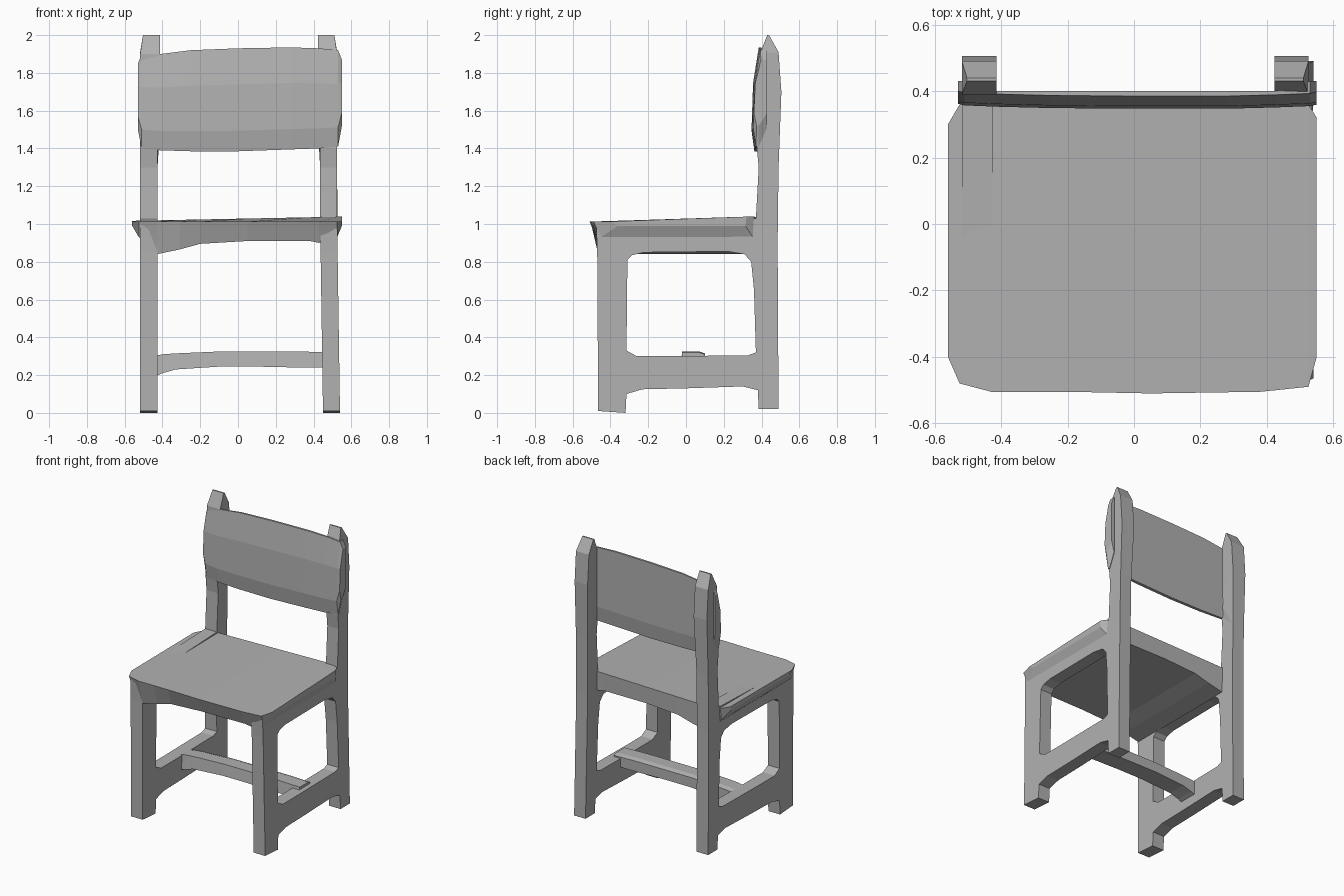
import bpy, bmesh
from math import radians

if "Cube" in bpy.data.objects:
    bpy.data.objects.remove(bpy.data.objects["Cube"])

# Mid-grey paint shared by every part
grey = bpy.data.materials.new("grey_paint")
grey.diffuse_color = (0.44, 0.44, 0.44, 1)
grey.use_nodes = True
grey.node_tree.nodes["Principled BSDF"].inputs["Base Color"].default_value = grey.diffuse_color


def add_object(name, me):
    me.materials.clear()
    me.materials.append(grey)
    for p in me.polygons:
        p.use_smooth = False
        p.material_index = 0
    ob = bpy.data.objects.new(name, me)
    bpy.context.collection.objects.link(ob)
    return ob


def loft_x(name, rings):
    """Bridge (x, [(y, z), ...]) cross-sections along x and cap both ends."""
    bm = bmesh.new()
    rows = [[bm.verts.new((x, y, z)) for y, z in pts] for x, pts in rings]
    n = len(rows[0])
    for a, b in zip(rows, rows[1:]):
        for i in range(n):
            j = (i + 1) % n
            bm.faces.new((a[i], a[j], b[j], b[i]))
    bm.faces.new(rows[0])
    bm.faces.new(rows[-1][::-1])
    bmesh.ops.recalc_face_normals(bm, faces=bm.faces)
    me = bpy.data.meshes.new(name)
    bm.to_mesh(me)
    bm.free()
    return add_object(name, me)


def side_plate(name, outlines, x_mid, width, splay):
    """Fill y-z outlines (later ones are holes) and extrude them along x."""
    cu = bpy.data.curves.new(name, 'CURVE')
    cu.dimensions = '2D'
    cu.fill_mode = 'BOTH'
    cu.extrude = width / 2
    for pts in outlines:
        sp = cu.splines.new('POLY')
        sp.points.add(len(pts) - 1)
        for p, (y, z) in zip(sp.points, pts):
            p.co = (y, z, 0, 1)
        sp.use_cyclic_u = True
    tmp = bpy.data.objects.new(name + "_outline", cu)
    bpy.context.collection.objects.link(tmp)
    bpy.context.view_layer.update()
    me = bpy.data.meshes.new_from_object(
        tmp.evaluated_get(bpy.context.evaluated_depsgraph_get()))
    bpy.data.objects.remove(tmp)
    me.name = name
    bm = bmesh.new()
    bm.from_mesh(me)
    bmesh.ops.remove_doubles(bm, verts=bm.verts, dist=1e-4)
    bmesh.ops.recalc_face_normals(bm, faces=bm.faces)
    side = 1 if x_mid > 0 else -1
    for v in bm.verts:
        height, across = v.co.y, v.co.z * side
        if height > 1.95 and across > 0:      # post tips narrow on the outside
            v.co.z -= side * 0.015
        if height > 1.45 and across < 0:      # upper posts are a little wider
            v.co.z -= side * 0.012
        v.co.z += splay * max(0, 1 - height)  # legs splay towards the floor
    bm.to_mesh(me)
    bm.free()
    ob = add_object(name, me)
    ob.rotation_euler = (radians(90), 0, radians(90))
    ob.location.x = x_mid
    return ob


# Side frames: front leg, back post, seat rail and low stretcher in one plate
outer = [(-0.465, 0.01), (-0.32, 0), (-0.315, 0.1), (-0.23, 0.125), (0, 0.13),
         (0.3, 0.14), (0.38, 0.12), (0.385, 0.02), (0.49, 0.02), (0.485, 0.9),
         (0.49, 1.3), (0.505, 1.7), (0.49, 1.91), (0.44, 2.0), (0.43, 2.0),
         (0.39, 1.9), (0.38, 1.5), (0.375, 1.4), (0.385, 1.3), (0.37, 1.03),
         (-0.475, 1.0), (-0.47, 0.85)]
hole = [(-0.315, 0.33), (-0.31, 0.81), (-0.285, 0.835), (-0.22, 0.85),
        (0.22, 0.855), (0.31, 0.84), (0.345, 0.8), (0.36, 0.65), (0.37, 0.32),
        (0.33, 0.305), (-0.1, 0.3), (-0.26, 0.3)]
side_plate("left_side_frame", [outer, hole], -0.472, 0.092, 0.0)
side_plate("right_side_frame", [outer, hole], 0.48, 0.09, 0.015)

# Seat: flared top edge, clipped corners and an arched underside
seat = [(-0.56, -0.40, 0.30, 0.99), (-0.525, -0.48, 0.36, 0.93),
        (-0.43, -0.505, 0.385, 0.84), (-0.31, -0.505, 0.385, 0.865),
        (-0.2, -0.505, 0.385, 0.895), (0.05, -0.51, 0.385, 0.91),
        (0.38, -0.505, 0.385, 0.91), (0.43, -0.50, 0.385, 0.90),
        (0.525, -0.49, 0.36, 0.93), (0.55, -0.40, 0.32, 0.99)]
loft_x("seat", [(x, [(f, 1.013), (b, 1.028 + 0.02 * x), (b - 0.005, low),
                     (f + 0.04, low)]) for x, f, b, low in seat])

# Backrest: shallow panel across the front of the posts, its ends wrapping back
panel = [(-0.53, 1.50, 1.85, 0.015), (-0.51, 1.40, 1.90, 0.01),
         (-0.41, 1.39, 1.90, 0.006), (-0.25, 1.385, 1.92, 0.002),
         (0, 1.385, 1.93, 0), (0.28, 1.395, 1.935, 0),
         (0.43, 1.40, 1.93, 0.004), (0.53, 1.41, 1.92, 0.008),
         (0.55, 1.52, 1.87, 0.012)]
rings = []
for x, lo, hi, dy in panel:
    front = [(0.362, 0), (0.347, 0.2), (0.355, 0.65), (0.385, 1)]
    wrap = 0.03 if abs(x) > 0.5 else 0
    back = [(0.40 + wrap, 1), (0.40 + wrap, 0.2), (0.385, 0)]
    rings.append((x, [(y + dy, lo + t * (hi - lo)) for y, t in front]
                  + [(y, lo + t * (hi - lo)) for y, t in back]))
loft_x("backrest", rings)

# Cross stretcher between the two low side rails
bar = [(-0.45, 0.19, 0.30), (-0.40, 0.21, 0.31), (-0.33, 0.23, 0.315),
       (-0.1, 0.245, 0.325), (0.1, 0.245, 0.325), (0.33, 0.24, 0.325),
       (0.50, 0.24, 0.32)]
loft_x("cross_stretcher", [(x, [(-0.03, lo), (0.10, lo), (0.10, hi - 0.01),
                                (0.07, hi), (-0.02, hi)]) for x, lo, hi in bar])
